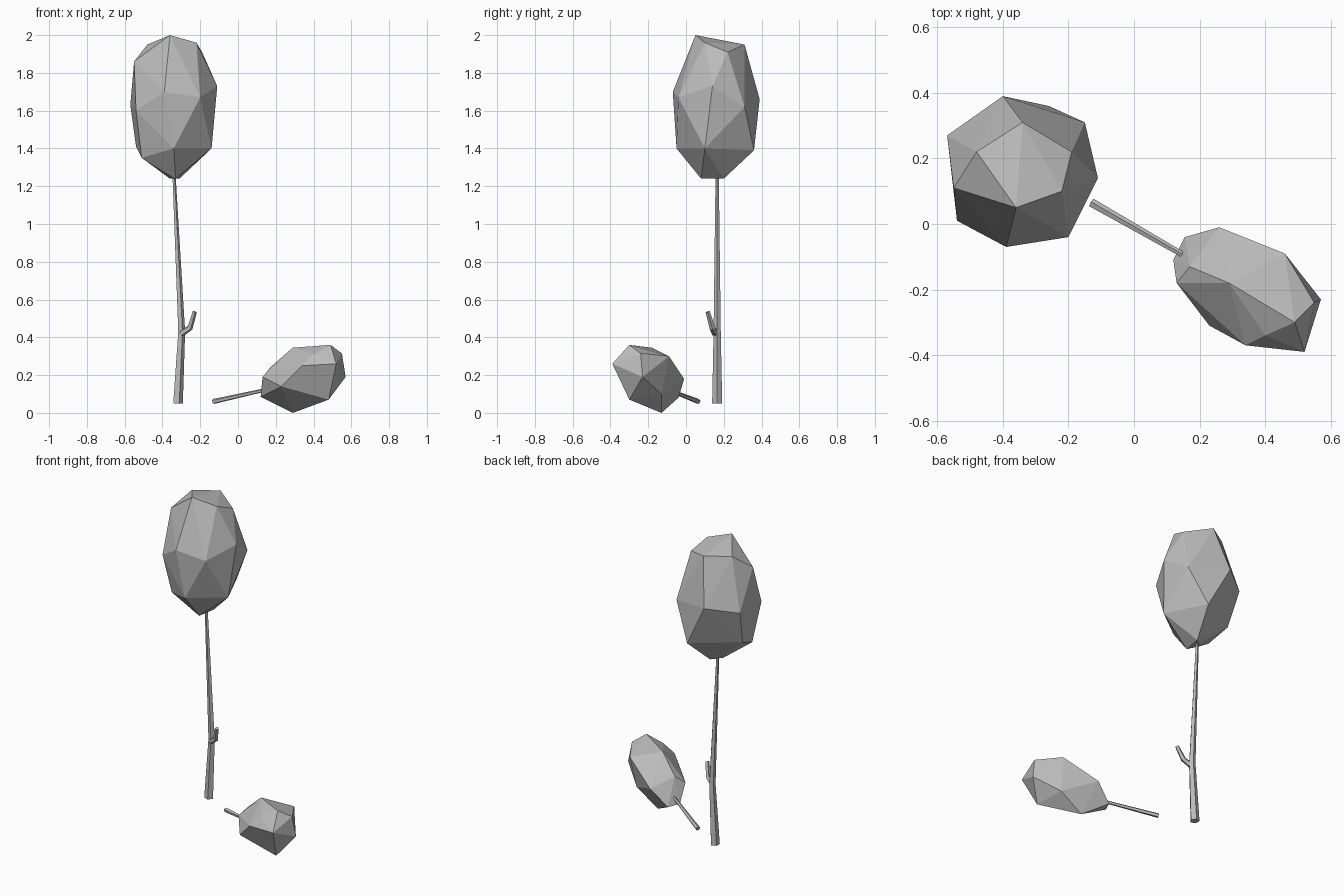
import bpy
import bmesh
import math
from mathutils import Vector

default_cube = bpy.data.objects.get("Cube")
if default_cube:
    bpy.data.objects.remove(default_cube, do_unlink=True)


def make_material(name, colour):
    material = bpy.data.materials.new(name)
    material.use_nodes = True
    material.diffuse_color = colour
    shader = next(n for n in material.node_tree.nodes if n.type == 'BSDF_PRINCIPLED')
    shader.inputs["Base Color"].default_value = colour
    return material


grey = make_material("plain grey", (0.5, 0.5, 0.5, 1))


def add_object(name, bm, material):
    """Turn a bmesh into a flat shaded object."""
    bmesh.ops.recalc_face_normals(bm, faces=bm.faces[:])
    mesh = bpy.data.meshes.new(name)
    bm.to_mesh(mesh)
    bm.free()
    mesh.materials.append(material)
    obj = bpy.data.objects.new(name, mesh)
    bpy.context.collection.objects.link(obj)
    return obj


def faceted_crown(name, corners):
    """Wrap a faceted leaf mass around a few corner points."""
    bm = bmesh.new()
    for corner in corners:
        bm.verts.new(corner)
    bmesh.ops.convex_hull(bm, input=bm.verts[:])
    loose = [v for v in bm.verts if not v.link_faces]
    bmesh.ops.delete(bm, geom=loose, context='VERTS')
    return add_object(name, bm, grey)


def tapered_limb(name, path, radii, sides=5):
    """Sweep a polygon along a path, with one radius per path point."""
    points = [Vector(p) for p in path]
    bm = bmesh.new()
    rings = []
    for i, (point, radius) in enumerate(zip(points, radii)):
        before = points[max(i - 1, 0)]
        after = points[min(i + 1, len(points) - 1)]
        turn = Vector((0, 0, 1)).rotation_difference(after - before)
        ring = []
        for k in range(sides):
            angle = math.tau * k / sides
            offset = Vector((math.cos(angle), math.sin(angle), 0)) * radius
            ring.append(bm.verts.new(point + turn @ offset))
        rings.append(ring)
    for low, high in zip(rings, rings[1:]):
        for k in range(sides):
            n = (k + 1) % sides
            bm.faces.new((low[k], low[n], high[n], high[k]))
    bm.faces.new(rings[0][::-1])
    bm.faces.new(rings[-1])
    return add_object(name, bm, grey)


# Standing tree: crown corners from the top ring down to the base
faceted_crown("standing_crown", [
    (-.36, .05, 2), (-.22, .1, 1.96), (-.19, .22, 1.91),
    (-.34, .31, 1.95), (-.48, .22, 1.95), (-.55, .11, 1.86),
    (-.11, .14, 1.73), (-.2, -.04, 1.67), (-.39, -.07, 1.7),
    (-.54, .01, 1.6), (-.57, .27, 1.63), (-.4, .39, 1.66), (-.15, .31, 1.62),
    (-.14, .1, 1.4), (-.34, -.05, 1.4), (-.51, .06, 1.35),
    (-.54, .2, 1.41), (-.26, .36, 1.39),
    (-.33, .08, 1.24), (-.36, .14, 1.24), (-.31, .2, 1.24),
])

# Standing tree: trunk and broken side twig
tapered_limb("trunk",
             [(-.32, .165, .05), (-.3, .165, .43), (-.34, .165, 1.27)],
             [.028, .02, .009])
tapered_limb("side_twig",
             [(-.3, .155, .42), (-.255, .14, .45), (-.23, .115, .535)],
             [.018, .016, .012])

# Fallen branch: crown corners from the upper side down to the ground
faceted_crown("fallen_crown", [
    (.29, -.18, .345), (.49, -.3, .36), (.55, -.24, .315),
    (.46, -.09, .3), (.4, -.34, .31), (.17, -.13, .24),
    (.26, -.01, .18), (.57, -.23, .19), (.52, -.39, .26),
    (.34, -.37, .25), (.23, -.31, .14), (.13, -.18, .19),
    (.12, -.11, .085), (.155, -.04, .08),
    (.29, -.13, 0), (.48, -.3, .07), (.44, -.13, .1),
])

# Fallen branch: stem
tapered_limb("fallen_stem", [(-.13, .065, .06), (.16, -.1, .125)], [.014, .009])
